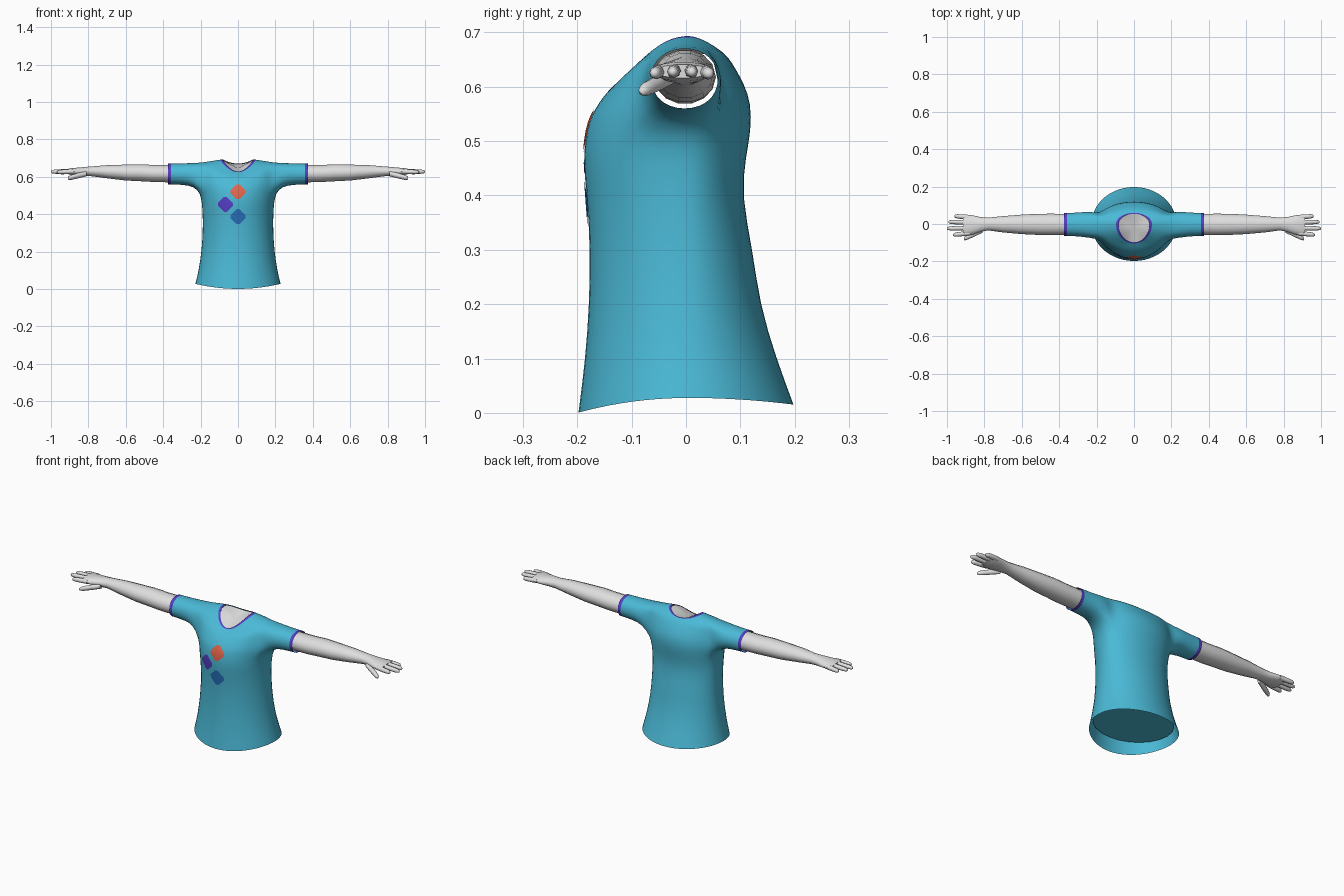
import bpy, bmesh, math
from mathutils import Vector
from mathutils.bvhtree import BVHTree

if "Cube" in bpy.data.objects:
    bpy.data.objects.remove(bpy.data.objects["Cube"])


def material(name, rgb):
    m = bpy.data.materials.new(name)
    m.diffuse_color = (*rgb, 1)
    m.use_nodes = True
    m.node_tree.nodes["Principled BSDF"].inputs["Base Color"].default_value = m.diffuse_color
    return m


TEAL = material("teal cloth", (0.07, 0.49, 0.68))
SKIN = material("pale grey skin", (0.74, 0.74, 0.74))
PURPLE = material("purple", (0.09, 0.05, 0.56))
ORANGE = material("orange", (0.75, 0.13, 0.07))
BLUE = material("blue", (0.02, 0.16, 0.50))


def finish(bm, name, mats, subsurf=0):
    bm.normal_update()
    me = bpy.data.meshes.new(name)
    bm.to_mesh(me)
    bm.free()
    for m in mats:
        me.materials.append(m)
    ob = bpy.data.objects.new(name, me)
    bpy.context.collection.objects.link(ob)
    if subsurf:
        mod = ob.modifiers.new("Smooth", 'SUBSURF')
        mod.levels = mod.render_levels = subsurf
    bpy.context.view_layer.objects.active = ob
    ob.select_set(True)
    bpy.ops.object.shade_smooth_by_angle(angle=math.radians(60))
    ob.select_set(False)
    return ob


# Shirt body rows: half width, side z, front y, front z, back y, back z
ROWS = [
    (.230, .028, -.200, .000, .200, .015),
    (.212, .100, -.187, .100, .168, .100),
    (.197, .200, -.180, .200, .137, .200),
    (.190, .300, -.178, .300, .124, .300),
    (.190, .400, -.184, .400, .103, .400),
    (.195, .460, -.192, .465, .111, .470),
    (.203, .510, -.185, .520, .121, .520),
    (.212, .555, -.176, .548, .121, .570),
    (.212, .600, -.160, .572, .108, .605),
    (.208, .645, -.147, .589, .092, .633),
    (.200, .676, -.130, .605, .080, .652),
    (.140, .686, -.115, .616, .067, .664),
    (.090, .693, -.104, .624, .060, .669),
    (.083, .694, -.099, .627, .055, .670),
]
N = 24


def row_point(row, k, scale=1.0):
    hw, zs, yf, zf, yb, zb = row
    a = 2 * math.pi * k / N
    c, s = math.cos(a), math.sin(a)
    y, z = (yb, zb) if s > 0 else (-yf, zf)
    return Vector((hw * c * scale, y * s * scale, zs * c * c + z * s * s))


# Shirt: lofted body with an armhole each side, extruded into sleeves
LOW, HIGH = 6, 10
SLEEVE = [(.235, -.077, .071, .547, .676), (.30, -.067, .062, .556, .673),
          (.368, -.066, .061, .558, .672), (.375, -.066, .061, .558, .672)]
bm = bmesh.new()
grid = [[bm.verts.new(row_point(r, k)) for k in range(N)] for r in ROWS]
for i in range(len(ROWS) - 1):
    for k in range(N):
        if LOW <= i < HIGH and k % 12 in (0, 1, 10, 11):
            continue
        f = bm.faces.new((grid[i][k], grid[i][(k + 1) % N],
                          grid[i + 1][(k + 1) % N], grid[i + 1][k]))
        f.material_index = int(i == len(ROWS) - 2)
walk = ([(u, -2) for u in range(-2, 2)] + [(2, v) for v in range(-2, 2)] +
        [(u, 2) for u in range(2, -2, -1)] + [(-2, v) for v in range(2, -2, -1)])
for side in (1, -1):
    loop = [grid[8 + v][(u if side > 0 else 12 - u) % N] for u, v in walk]
    for n, (x, y0, y1, z0, z1) in enumerate(SLEEVE):
        ring = []
        for u, v in walk:
            d = math.hypot(u, v)
            ring.append(bm.verts.new((side * x, (y0 + y1) / 2 + (y1 - y0) / 2 * u / d,
                                      (z0 + z1) / 2 + (z1 - z0) / 2 * v / d)))
        for j in range(16):
            q = [loop[j], loop[(j + 1) % 16], ring[(j + 1) % 16], ring[j]]
            f = bm.faces.new(q if side > 0 else q[::-1])
            f.material_index = int(n == len(SLEEVE) - 1)
        loop = ring
bmesh.ops.delete(bm, geom=[v for v in bm.verts if not v.link_faces], context='VERTS')
bmesh.ops.recalc_face_normals(bm, faces=bm.faces)
shirt = finish(bm, "shirt", [TEAL, PURPLE], 1)

# Closed underside, set up inside the hem
bm = bmesh.new()
under = []
for k in range(N):
    p = row_point(ROWS[1], k, 0.985)
    under.append(bm.verts.new((p.x, p.y, 0.07)))
bm.faces.new(under[::-1])
finish(bm, "shirt_underside", [TEAL])

# Skin inside the collar
bm = bmesh.new()
mid = bm.verts.new((0, -.02, .645))
neck = [bm.verts.new(row_point(ROWS[-1], k) - Vector((0, 0, .003))) for k in range(N)]
for k in range(N):
    bm.faces.new((neck[k], neck[(k + 1) % N], mid))
finish(bm, "neck_skin", [SKIN])

# Chest diamonds laid on the shirt front
tree = BVHTree.FromObject(shirt, bpy.context.evaluated_depsgraph_get())
OUTLINE = [(.040, -.008), (.040, .008), (.008, .040), (-.008, .040),
           (-.040, .008), (-.040, -.008), (-.008, -.040), (.008, -.040)]


def diamond(name, cx, cz, mat):
    bm = bmesh.new()

    def place(x, z):
        hit = tree.ray_cast(Vector((x, -1, z)), Vector((0, 1, 0)))[0]
        return bm.verts.new((x, hit.y - .003, z))
    mid = place(cx, cz)
    rings = [[place(cx + x * s, cz + z * s) for x, z in OUTLINE] for s in (.35, .7, 1)]
    for j in range(8):
        n = (j + 1) % 8
        bm.faces.new((mid, rings[0][j], rings[0][n]))
        for a, b in zip(rings, rings[1:]):
            bm.faces.new((a[j], b[j], b[n], a[n]))
    bmesh.ops.recalc_face_normals(bm, faces=bm.faces)
    if sum(f.normal.y for f in bm.faces) > 0:
        bmesh.ops.reverse_faces(bm, faces=bm.faces)
    finish(bm, name, [mat])


diamond("top_diamond", 0, .52, ORANGE)
diamond("side_diamond", -.067, .452, PURPLE)
diamond("bottom_diamond", 0, .387, BLUE)


# Limbs: closed tubes from sections (x, y0, y1, z0, z1)
def tube(bm, sections, side, sides):
    prev = None
    for x, y0, y1, z0, z1 in sections:
        ring = []
        for j in range(sides):
            a = 2 * math.pi * j / sides
            ring.append(bm.verts.new((side * x, (y0 + y1) / 2 + (y1 - y0) / 2 * math.cos(a),
                                      (z0 + z1) / 2 + (z1 - z0) / 2 * math.sin(a))))
        if prev:
            for j in range(sides):
                n = (j + 1) % sides
                bm.faces.new((prev[j], prev[n], ring[n], ring[j]))
        else:
            bm.faces.new(ring)
        prev = ring
    bm.faces.new(prev)


def digit(start, end, r):
    a, b = Vector(start), Vector(end)
    out = []
    for t, s in ((0, 1), (.45, 1), (.8, .92), (.95, .7), (1, .35)):
        p = a.lerp(b, t)
        out.append((p.x, p.y - r * s, p.y + r * s, p.z - r * s, p.z + r * s))
    return out


ARM = [(.33, -.058, .054, .568, .664), (.45, -.060, .055, .571, .664),
       (.52, -.058, .054, .575, .668), (.60, -.054, .050, .579, .666),
       (.70, -.045, .042, .591, .663), (.78, -.034, .034, .602, .656),
       (.82, -.042, .037, .604, .653), (.86, -.056, .046, .606, .649),
       (.895, -.063, .050, .610, .646), (.915, -.058, .046, .616, .641)]
FINGERS = [((.88, -.049, .628), (.967, -.058, .625)), ((.88, -.021, .630), (1.0, -.024, .627)),
           ((.88, .009, .630), (.992, .011, .627)), ((.88, .036, .628), (.96, .042, .624))]
for side, label in ((1, "left"), (-1, "right")):
    bm = bmesh.new()
    tube(bm, ARM, side, 14)
    for a, b in FINGERS:
        tube(bm, digit(a, b, .0125), side, 8)
    tube(bm, digit((.81, -.032, .617), (.91, -.080, .592), .0145), side, 8)
    bmesh.ops.recalc_face_normals(bm, faces=bm.faces)
    finish(bm, label + "_arm", [SKIN])
